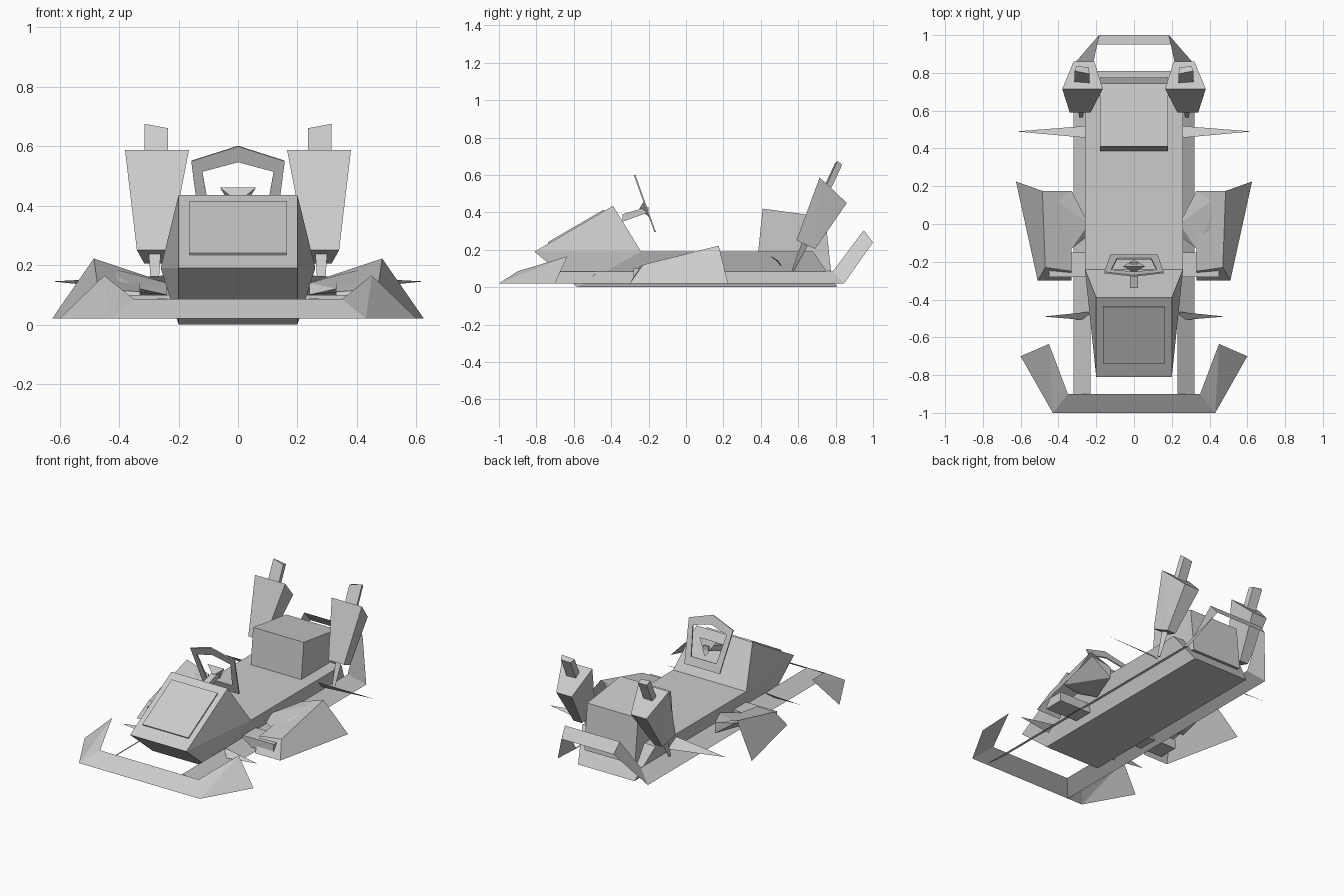
import bpy
import bmesh
from mathutils import Vector

if "Cube" in bpy.data.objects:
    bpy.data.objects.remove(bpy.data.objects["Cube"], do_unlink=True)

grey = bpy.data.materials.new("plain_grey")
grey.use_nodes = True
grey.diffuse_color = (0.6, 0.6, 0.6, 1)
shader = grey.node_tree.nodes["Principled BSDF"]
shader.inputs["Base Color"].default_value = grey.diffuse_color
shader.inputs["Roughness"].default_value = 0.8


def finish(name, mesh_data, mirrored):
    """Turn a bmesh into a flat shaded object, optionally mirrored in x."""
    bmesh.ops.recalc_face_normals(mesh_data, faces=mesh_data.faces)
    mesh = bpy.data.meshes.new(name)
    mesh_data.to_mesh(mesh)
    mesh_data.free()
    mesh.materials.append(grey)
    part = bpy.data.objects.new(name, mesh)
    bpy.context.collection.objects.link(part)
    if mirrored:
        part.modifiers.new("mirror_sides", "MIRROR").use_mirror_merge = False
    return part


def solid(name, points, mirrored=False):
    """Closed convex block through the given corners."""
    block = bmesh.new()
    corners = [block.verts.new(point) for point in points]
    bmesh.ops.convex_hull(block, input=corners)
    bmesh.ops.dissolve_limit(block, angle_limit=0.01, verts=block.verts, edges=block.edges)
    return finish(name, block, mirrored)


def sheet(name, *polygons, mirrored=True, thickness=0):
    """Folded plate made of polygons sharing corners."""
    plate = bmesh.new()
    for polygon in polygons:
        plate.faces.new([plate.verts.new(point) for point in polygon])
    bmesh.ops.remove_doubles(plate, verts=plate.verts, dist=0.001)
    part = finish(name, plate, mirrored)
    if thickness:
        thicken = part.modifiers.new("thickness", "SOLIDIFY")
        thicken.thickness = thickness
        thicken.offset = 0
    return part


def flip(point):
    return (-point[0], point[1], point[2])


def both(points):
    return points + [flip(point) for point in points]


# Main tub and the wedge cowl on its nose
nose, deck_front, deck_rear = (0.2, -0.81, 0.19), (0.26, -0.24, 0.19), (0.26, 0.68, 0.19)
cowl_top = (0.2, -0.39, 0.435)
solid("tub", both([nose, deck_front, deck_rear, (0.2, -0.58, 0), (0.2, 0.81, 0)]))
solid("cowl", both([nose, deck_front, cowl_top]))

# Thin panel lying on the sloping cowl
slope = Vector(cowl_top) - Vector(nose)
raised = Vector((0, -slope.z, slope.y)).normalized() * 0.008
panel = []
for along in (0.18, 0.89):
    level = Vector(nose) + slope * along
    level.x = 0.163
    panel += [level, level + raised]
solid("cowl_panel", both([tuple(point) for point in panel]))

# Engine block, leaning in towards its top
solid("engine_block", both([(0.18, 0.385, 0.18), (0.18, 0.41, 0.42),
                            (0.18, 0.745, 0.375), (0.18, 0.775, 0.085)]))

# Sloping frame rails along both sides
rail_front_in, rail_front_out = (0.23, -0.9, 0.085), (0.32, -1, 0.02)
rail_rear_in, rail_rear_out = (0.23, 0.785, 0.085), (0.32, 0.845, 0.02)
sheet("side_rail", [rail_front_in, rail_front_out, rail_rear_out, rail_rear_in])

# Front bumper: a sloping bar with raised wings
bar_low, bar_high = (0.43, -1, 0.02), (0.35, -0.9, 0.085)
sheet("front_bumper_bar", [bar_low, bar_high, flip(bar_high), flip(bar_low)], mirrored=False)
sheet("front_bumper_wing", [bar_low, (0.6, -0.7, 0.02), (0.45, -0.635, 0.165)],
      [bar_low, (0.45, -0.635, 0.165), bar_high])

# Rear bumper: a hoop rising from the rail ends
hoop_low, hoop_high = (0.185, 1, 0.24), (0.195, 0.95, 0.305)
sheet("rear_bumper_bar", [hoop_low, hoop_high, flip(hoop_high), flip(hoop_low)], mirrored=False)
sheet("rear_bumper_arm", [hoop_low, hoop_high, rail_rear_in, rail_rear_out])

# Side pods: outer skin, sloping top and front end
skin_front, skin_rear = (0.51, -0.3, 0.02), (0.625, 0.225, 0.02)
top_front, top_rear = (0.47, -0.23, 0.12), (0.485, 0.175, 0.222)
inner_front, inner_rear = (0.33, -0.25, 0.11), (0.33, 0.175, 0.17)
sheet("side_pod",
      [skin_front, skin_rear, top_rear, top_front],
      [top_front, top_rear, inner_rear, inner_front],
      [skin_front, top_front, inner_front, (0.33, -0.3, 0.02)])

# Struts joining the pods to the tub
solid("pod_front_strut", [(x, y, z) for x in (0.22, 0.45)
                          for y in (-0.15, -0.28) for z in (0.04, 0.1)], mirrored=True)
solid("pod_rear_strut", [inner_rear, (0.33, 0.175, 0.1), (0.33, -0.13, 0.12),
                         (0.24, 0, 0.14), (0.24, -0.06, 0.1),
                         (0.47, 0.17, 0.2), (0.47, -0.1, 0.12)], mirrored=True)

# Flat spikes pointing out from the sides
sheet("rear_spike", [(0.24, 0.455, 0.165), (0.24, 0.52, 0.105), (0.625, 0.49, 0.145)])
sheet("front_spike", [(0.24, -0.465, 0.09), (0.24, -0.51, 0.05), (0.48, -0.49, 0.065)])

# Tapered exhausts with an outlet above and a thin stem below
solid("exhaust_body", [(0.165, 0.715, 0.587), (0.38, 0.715, 0.587),
                       (0.21, 0.86, 0.45), (0.32, 0.86, 0.45),
                       (0.23, 0.59, 0.25), (0.34, 0.59, 0.25),
                       (0.255, 0.69, 0.205), (0.315, 0.69, 0.205)], mirrored=True)
outlet_rise = Vector((0, 0.065, 0.14))
outlet = [Vector(corner) for corner in ((0.235, 0.73, 0.52), (0.315, 0.745, 0.535),
                                        (0.24, 0.765, 0.51), (0.305, 0.77, 0.515))]
solid("exhaust_outlet", outlet + [corner + outlet_rise for corner in outlet], mirrored=True)
solid("exhaust_stem", [(0.26, 0.62, 0.24), (0.3, 0.62, 0.24), (0.28, 0.65, 0.22),
                       (0.27, 0.565, 0.09), (0.29, 0.565, 0.09), (0.28, 0.58, 0.09)],
      mirrored=True)


# Steering wheel: a five sided ring in a leaning plane
def on_wheel(x, z):
    return (x, -0.275 + (0.6 - z) * 0.36, z)


outer = [on_wheel(x, z) for x, z in ((0, 0.6), (0.157, 0.55), (0.125, 0.295))]
inner = [on_wheel(x, z) for x, z in ((0, 0.547), (0.12, 0.515), (0.09, 0.345))]
outer += [flip(point) for point in outer[:0:-1]]
inner += [flip(point) for point in inner[:0:-1]]
ring = []
for i in range(len(outer)):
    j = (i + 1) % len(outer)
    ring.append([outer[i], outer[j], inner[j], inner[i]])
sheet("steering_wheel", *ring, mirrored=False, thickness=0.008)

# Triangular hub and the column running into the cowl
solid("steering_hub", both([on_wheel(0.06, 0.46), on_wheel(0.005, 0.37), (0.01, -0.25, 0.42)]))
solid("steering_column", both([(0.02, -0.2, 0.43), (0.02, -0.2, 0.4),
                               (0.02, -0.34, 0.39), (0.02, -0.34, 0.35)]))
